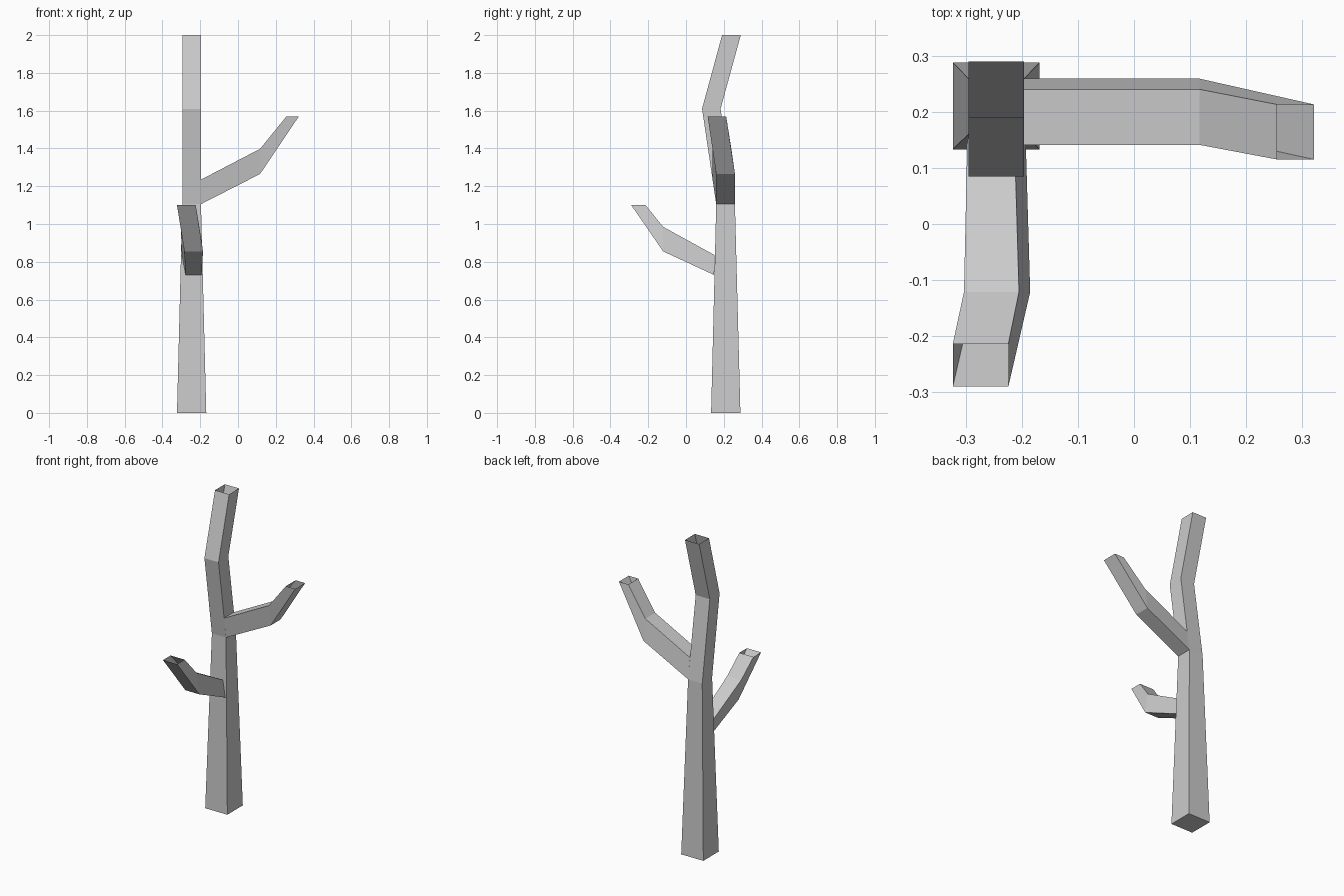
import bpy, bmesh

if "Cube" in bpy.data.objects:
    bpy.data.objects.remove(bpy.data.objects["Cube"])

grey = bpy.data.materials.new("light_grey")
grey.diffuse_color = (0.6, 0.6, 0.6, 1)
grey.use_nodes = True
grey.node_tree.nodes["Principled BSDF"].inputs["Base Color"].default_value = grey.diffuse_color


def tube(name, rings, cap_start=False):
    """Four-sided open tube skinned through a list of 4-point rings."""
    bm = bmesh.new()
    loops = [[bm.verts.new(p) for p in ring] for ring in rings]
    for a, b in zip(loops, loops[1:]):
        for i in range(4):
            j = (i + 1) % 4
            bm.faces.new((a[i], a[j], b[j], b[i]))
    if cap_start:
        bm.faces.new(loops[0][::-1])
    me = bpy.data.meshes.new(name)
    bm.to_mesh(me)
    bm.free()
    me.materials.append(grey)
    ob = bpy.data.objects.new(name, me)
    bpy.context.collection.objects.link(ob)


def trunk_ring(x0, x1, y0, y1, z):
    return [(x0, y0, z), (x1, y0, z), (x1, y1, z), (x0, y1, z)]


# Trunk: tapered lower part, then two leaning segments, open at the top
tube("trunk", [
    trunk_ring(-0.323, -0.168, 0.133, 0.288, 0.0),
    trunk_ring(-0.295, -0.196, 0.160, 0.259, 1.105),
    trunk_ring(-0.295, -0.196, 0.085, 0.183, 1.61),
    trunk_ring(-0.295, -0.196, 0.191, 0.290, 2.0),
], cap_start=True)


# Right branch, each ring: bottom x, z, y range, then top x, z, y range
def right_ring(xb, zb, yb, xt, zt, yt):
    return [(xb, yb[0], zb), (xb, yb[1], zb), (xt, yt[1], zt), (xt, yt[0], zt)]


tube("right_branch", [
    right_ring(-0.196, 1.105, (0.160, 0.259), -0.196, 1.235, (0.141, 0.240)),
    right_ring(0.117, 1.265, (0.160, 0.259), 0.117, 1.398, (0.141, 0.240)),
    right_ring(0.321, 1.568, (0.115, 0.213), 0.255, 1.568, (0.115, 0.213)),
])


# Front branch, each ring: bottom y, z, x range, then top y, z, x range
def front_ring(yb, zb, xb, yt, zt, xt):
    return [(xb[1], yb, zb), (xb[0], yb, zb), (xt[0], yt, zt), (xt[1], yt, zt)]


tube("front_branch", [
    front_ring(0.149, 0.73, (-0.277, -0.193), 0.152, 0.835, (-0.297, -0.213)),
    front_ring(-0.121, 0.855, (-0.284, -0.185), -0.121, 0.985, (-0.303, -0.205)),
    front_ring(-0.290, 1.10, (-0.323, -0.224), -0.214, 1.10, (-0.323, -0.224)),
])
